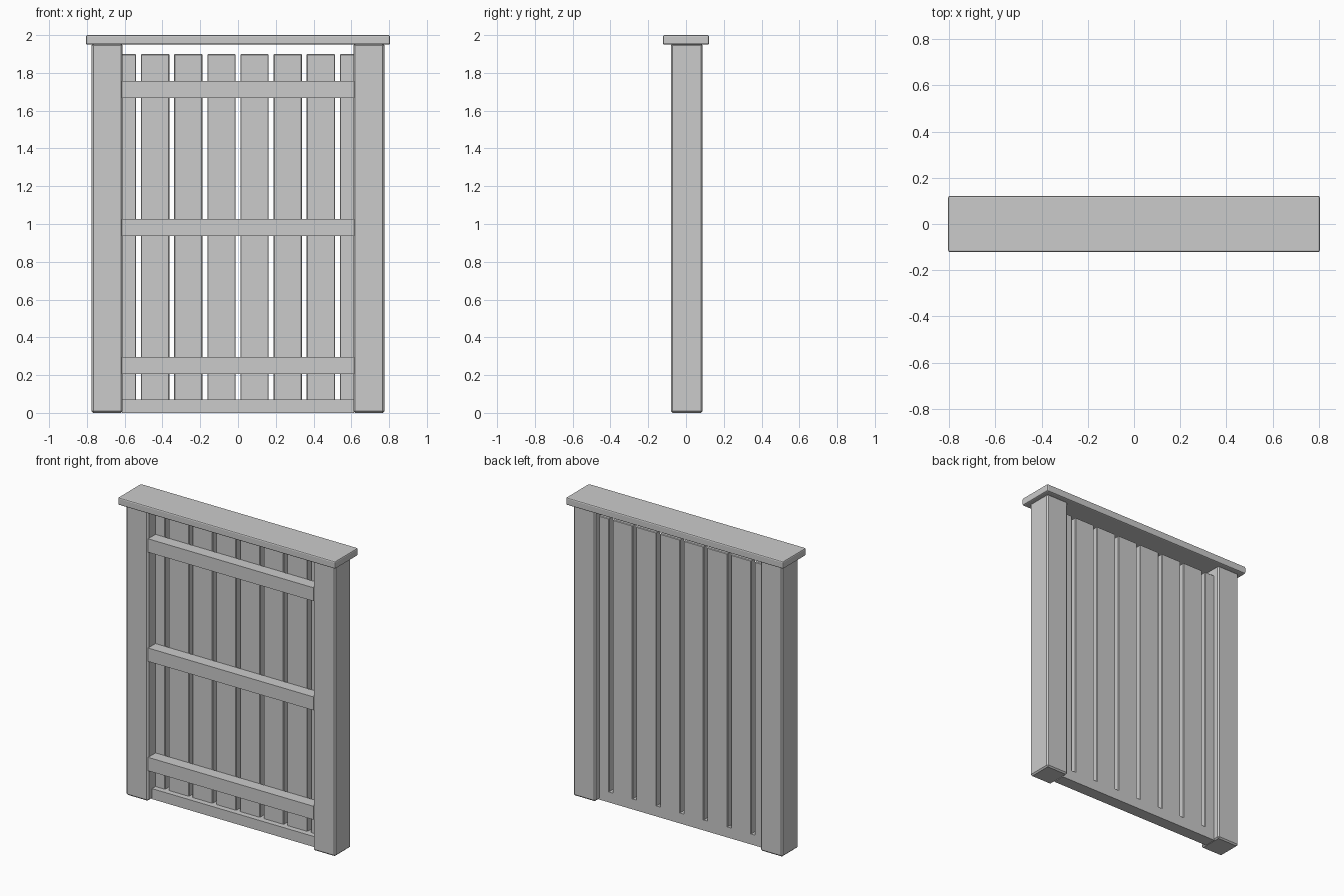
import bpy, bmesh

if "Cube" in bpy.data.objects:
    bpy.data.objects.remove(bpy.data.objects["Cube"])


def box(name, x, y, z, bevel=0.0, segments=1):
    """Box from (min, max) ranges, with optional bevelled edges."""
    bm = bmesh.new()
    bmesh.ops.create_cube(bm, size=1)
    for v in bm.verts:
        v.co = [lo + (c + 0.5) * (hi - lo) for c, (lo, hi) in zip(v.co, (x, y, z))]
    me = bpy.data.meshes.new(name)
    bm.to_mesh(me)
    bm.free()
    ob = bpy.data.objects.new(name, me)
    bpy.context.collection.objects.link(ob)
    if bevel:
        mod = ob.modifiers.new("bevel", 'BEVEL')
        mod.width = bevel
        mod.segments = segments
    return ob


# Top cap board
box("top_cap", (-0.805, 0.805), (-0.122, 0.122), (1.95, 2.0), 0.008, 2)

# Side posts
for side, x in (("left", (-0.775, -0.611)), ("right", (0.611, 0.775))):
    box(side + "_post", x, (-0.08, 0.088), (0, 1.955), 0.009)

# Bottom board between the posts
box("bottom_board", (-0.615, 0.615), (-0.037, 0.045), (0, 0.07))

# Horizontal rails on the front
for name, z in (("lower", (0.205, 0.295)), ("middle", (0.937, 1.027)), ("upper", (1.668, 1.758))):
    box(name + "_rail", (-0.613, 0.613), (-0.078, 0.0), z)

# Vertical slats, the outer two running into the posts
for i in range(8):
    cx = (i - 3.5) * 0.1755
    box(f"slat_{i + 1}", (cx - 0.075, cx + 0.075), (0.0, 0.045), (0.03, 1.9), 0.004)
